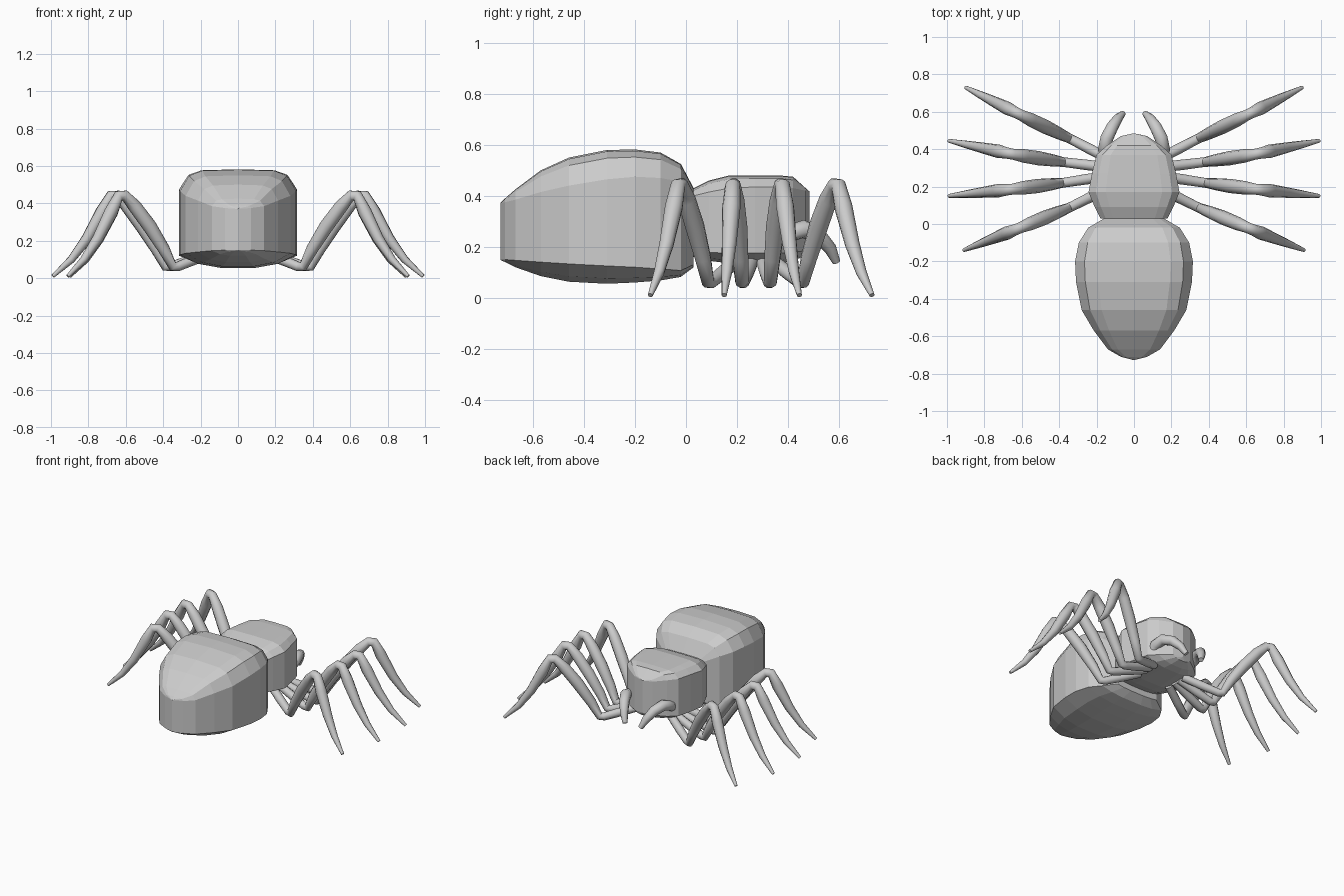
import bpy, bmesh


def loft(name, stations, section):
    """Skin mirrored cross-sections along y: (y, half width, top, wall top, wall bottom, bottom)."""
    bm = bmesh.new()
    rings = []
    for y, w, top, wt, wb, bot in stations:
        half = section(w, top, wt, wb, bot)
        pts = half + [(-x, z) for x, z in half[-2:0:-1]]
        rings.append([bm.verts.new((x, y, z)) for x, z in pts])
    n = len(rings[0])
    for a, b in zip(rings, rings[1:]):
        for i in range(n):
            j = (i + 1) % n
            bm.faces.new((a[i], a[j], b[j], b[i]))
    bm.faces.new(rings[0])
    bm.faces.new(rings[-1])
    bmesh.ops.remove_doubles(bm, verts=bm.verts, dist=0.002)
    bmesh.ops.recalc_face_normals(bm, faces=bm.faces)
    me = bpy.data.meshes.new(name)
    bm.to_mesh(me)
    bm.free()
    ob = bpy.data.objects.new(name, me)
    bpy.context.collection.objects.link(ob)
    return ob


def body_section(w, top, wt, wb, bot):
    return [(0, top), (0.62 * w, top - 0.05 * (top - wt)),
            (0.84 * w, wt + 0.72 * (top - wt)), (w, wt), (w, wb),
            (0.68 * w, bot + 0.3 * (wb - bot)), (0.3 * w, bot), (0, bot)]


def tube(name, points):
    """Tapered round limb through (x, y, z, radius) points."""
    cu = bpy.data.curves.new(name, 'CURVE')
    cu.dimensions = '3D'
    cu.bevel_depth = 1.0
    cu.bevel_resolution = 3
    cu.use_fill_caps = True
    sp = cu.splines.new('POLY')
    sp.points.add(len(points) - 1)
    sp.use_smooth = True
    for p, (x, y, z, r) in zip(sp.points, points):
        p.co = (x, y, z, 1)
        p.radius = r
    ob = bpy.data.objects.new(name, cu)
    bpy.context.collection.objects.link(ob)
    bpy.ops.object.select_all(action='DESELECT')
    ob.select_set(True)
    bpy.context.view_layer.objects.active = ob
    bpy.ops.object.convert(target='MESH')
    bpy.ops.object.shade_smooth_by_angle(angle=0.9)


# Abdomen
loft("abdomen", [
    (-0.728, 0.001, 0.372, 0.37, 0.15, 0.148),
    (-0.71, 0.07, 0.39, 0.375, 0.15, 0.14),
    (-0.67, 0.14, 0.425, 0.385, 0.147, 0.12),
    (-0.57, 0.215, 0.50, 0.415, 0.14, 0.085),
    (-0.46, 0.28, 0.55, 0.44, 0.133, 0.063),
    (-0.31, 0.31, 0.58, 0.465, 0.125, 0.055),
    (-0.20, 0.315, 0.582, 0.475, 0.12, 0.06),
    (-0.10, 0.295, 0.57, 0.47, 0.113, 0.068),
    (-0.02, 0.245, 0.525, 0.455, 0.107, 0.082),
    (0.03, 0.16, 0.43, 0.415, 0.13, 0.12)], body_section)

# Head and thorax
loft("thorax", [
    (0.03, 0.18, 0.43, 0.40, 0.18, 0.16),
    (0.09, 0.21, 0.46, 0.415, 0.178, 0.145),
    (0.17, 0.243, 0.48, 0.43, 0.175, 0.135),
    (0.27, 0.225, 0.48, 0.435, 0.175, 0.135),
    (0.37, 0.20, 0.48, 0.435, 0.175, 0.135),
    (0.42, 0.145, 0.475, 0.43, 0.178, 0.145),
    (0.47, 0.07, 0.43, 0.42, 0.185, 0.165),
    (0.485, 0.001, 0.417, 0.415, 0.19, 0.188)], body_section)

# Legs: plan positions of root, lower bend, knee and tip
legs = [
    ((0.12, 0.34), (0.34, 0.455), (0.62, 0.59), (0.90, 0.73)),
    ((0.12, 0.30), (0.37, 0.33), (0.66, 0.375), (0.99, 0.445)),
    ((0.12, 0.26), (0.38, 0.22), (0.66, 0.185), (0.99, 0.15)),
    ((0.12, 0.20), (0.34, 0.09), (0.62, -0.025), (0.91, -0.14)),
]
# (segment, fraction along it in plan, z, radius)
shape = [(0, 0, 0.145, 0.026), (0, 0.5, 0.10, 0.028), (0, 0.92, 0.062, 0.026),
         (1, 0.03, 0.062, 0.026), (1, 0.2, 0.155, 0.032), (1, 0.48, 0.28, 0.038),
         (1, 0.76, 0.385, 0.036), (1, 0.95, 0.442, 0.029), (2, 0.06, 0.44, 0.03),
         (2, 0.2, 0.355, 0.036), (2, 0.45, 0.21, 0.029), (2, 0.7, 0.1, 0.021),
         (2, 1.0, 0.01, 0.01)]
for side, label in ((1, "right"), (-1, "left")):
    for k, plan in enumerate(legs):
        pts = []
        for s, f, z, r in shape:
            (x0, y0), (x1, y1) = plan[s], plan[s + 1]
            pts.append((side * (x0 + f * (x1 - x0)), y0 + f * (y1 - y0), z, r))
        tube(f"{label}_leg_{k + 1}", pts)
    # Feelers beside the mouth
    tube(f"{label}_feeler", [(side * x, y, z, r) for x, y, z, r in (
        (0.14, 0.34, 0.20, 0.03), (0.16, 0.40, 0.25, 0.034), (0.145, 0.46, 0.27, 0.036),
        (0.115, 0.52, 0.245, 0.033), (0.085, 0.565, 0.195, 0.026), (0.06, 0.59, 0.14, 0.016))])
